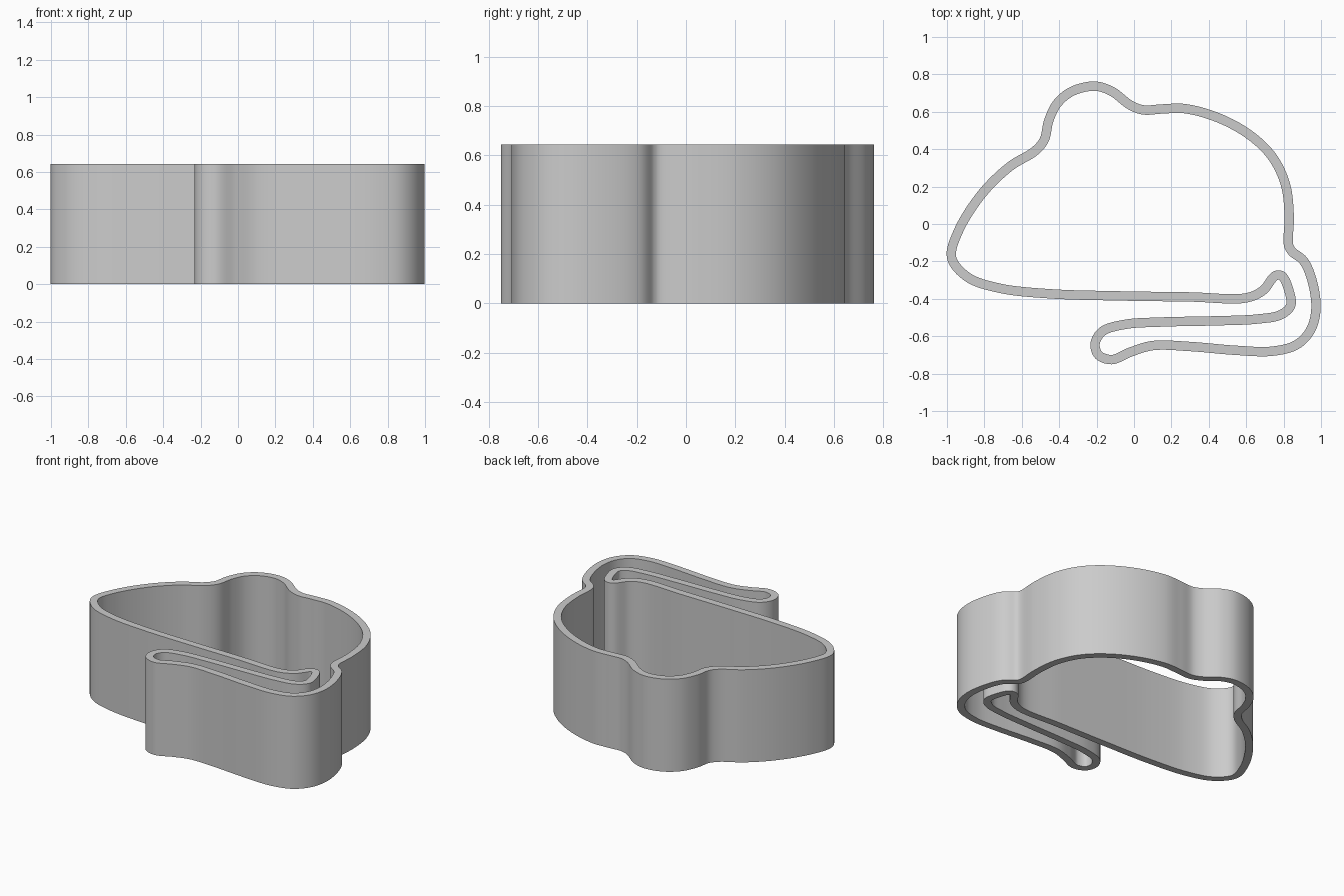
import bpy
import bmesh
from mathutils import Vector

HEIGHT, HALF_WALL, STEPS = 0.644, 0.025, 8

cube = bpy.data.objects.get("Cube")
if cube:
    bpy.data.objects.remove(cube)

grey = bpy.data.materials.new("light grey plastic")
grey.use_nodes = True
grey.diffuse_color = (0.6, 0.6, 0.6, 1)
grey.node_tree.nodes["Principled BSDF"].inputs["Base Color"].default_value = grey.diffuse_color

# Wall centre line: domed cap with a bump, then the folded brim
path = [Vector(p) for p in (
    (-.975, -.18), (-.94, -.04), (-.81, .165), (-.66, .31), (-.53, .39), (-.48, .45),
    (-.455, .555), (-.41, .645), (-.33, .71), (-.21, .737), (-.12, .71), (-.02, .636),
    (.05, .61), (.15, .615), (.27, .617), (.45, .568), (.62, .475), (.74, .358),
    (.81, .21), (.83, .04), (.826, -.11), (.845, -.147), (.905, -.195), (.95, -.295), (.973, -.45),
    (.945, -.565), (.87, -.645), (.74, -.68), (.54, -.675), (.30, -.655), (.10, -.65),
    (-.02, -.685), (-.12, -.725), (-.19, -.70), (-.208, -.64), (-.17, -.575), (-.05, -.537),
    (.15, -.524), (.42, -.518), (.66, -.508), (.785, -.485), (.838, -.435), (.825, -.345), (.79, -.277),
    (.755, -.277), (.69, -.355), (.60, -.395), (.30, -.39), (-.10, -.384), (-.45, -.373),
    (-.72, -.343), (-.89, -.284))]


def smooth_loop(points, steps):
    """Centripetal spline through a closed loop of points."""
    result, n = [], len(points)
    for i in range(n):
        a, b, c, d = (points[(i + k) % n] for k in (-1, 0, 1, 2))
        ta = (b - a).length ** 0.5
        tb = (c - b).length ** 0.5
        tc = (d - c).length ** 0.5
        m1 = (c - b) + tb * ((b - a) / ta - (c - a) / (ta + tb))
        m2 = (c - b) + tb * ((d - c) / tc - (d - b) / (tb + tc))
        for s in range(steps):
            t = s / steps
            result.append(b + m1 * t + (3 * (c - b) - 2 * m1 - m2) * t ** 2
                          + (2 * (b - c) + m1 + m2) * t ** 3)
    return result


loop = smooth_loop(path, STEPS)
count = len(loop)

# Sweep a rectangular wall section along the loop
bm = bmesh.new()
rings = []
for i, p in enumerate(loop):
    tangent = (loop[(i + 1) % count] - loop[i - 1]).normalized()
    side = Vector((-tangent.y, tangent.x)) * HALF_WALL
    outer, inner = p + side, p - side
    rings.append([bm.verts.new((q.x, q.y, z)) for q, z in
                  ((outer, 0), (outer, HEIGHT), (inner, HEIGHT), (inner, 0))])
for i in range(count):
    a, b = rings[i], rings[(i + 1) % count]
    for k in range(4):
        j = (k + 1) % 4
        bm.faces.new((a[k], a[j], b[j], b[k]))
bmesh.ops.recalc_face_normals(bm, faces=bm.faces)
mesh = bpy.data.meshes.new("cutter_wall")
bm.to_mesh(mesh)
bm.free()
mesh.materials.append(grey)

wall = bpy.data.objects.new("cutter_wall", mesh)
bpy.context.collection.objects.link(wall)
bpy.ops.object.select_all(action="DESELECT")
wall.select_set(True)
bpy.context.view_layer.objects.active = wall
bpy.ops.object.shade_smooth_by_angle(angle=0.6)
